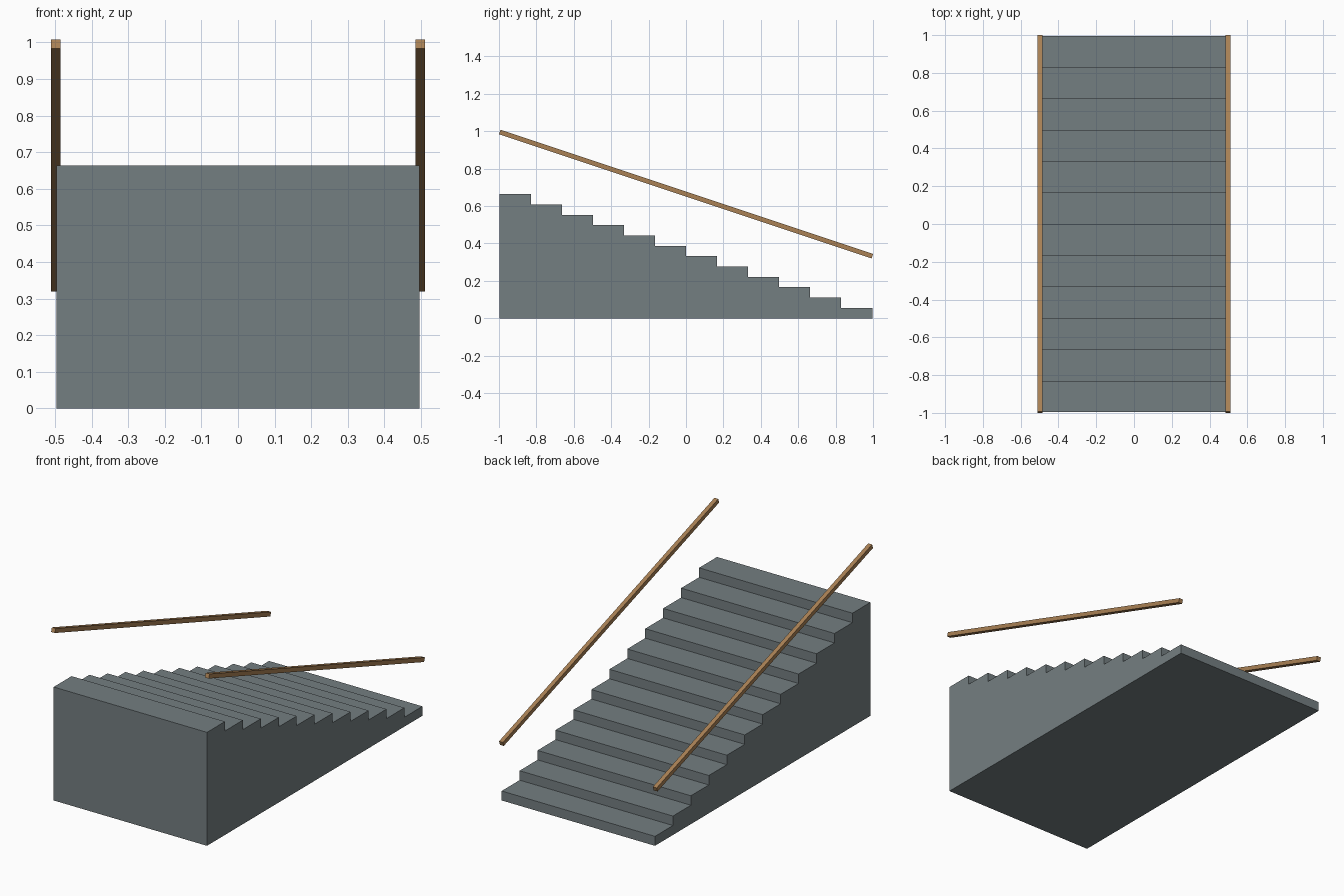
import bpy, bmesh
from mathutils import Vector

if "Cube" in bpy.data.objects:
    bpy.data.objects.remove(bpy.data.objects["Cube"])

H = 0.996            # half length of the flight
W = 0.4965           # half width
RAIL_X = 0.498       # handrail centre line
STEPS = 12
RUN, RISE = 2 * H / STEPS, 2 * H / 3 / STEPS


def material(name, color):
    m = bpy.data.materials.new(name)
    m.diffuse_color = (*color, 1)
    m.use_nodes = True
    m.node_tree.nodes["Principled BSDF"].inputs["Base Color"].default_value = m.diffuse_color
    return m


def extrude_profile(name, profile, x0, x1, mat):
    """Extrude a (y, z) outline from x0 to x1."""
    bm = bmesh.new()
    face = bm.faces.new([bm.verts.new((x0, y, z)) for y, z in profile])
    ext = bmesh.ops.extrude_face_region(bm, geom=[face])
    verts = [g for g in ext["geom"] if isinstance(g, bmesh.types.BMVert)]
    bmesh.ops.translate(bm, verts=verts, vec=(x1 - x0, 0, 0))
    bmesh.ops.recalc_face_normals(bm, faces=bm.faces)
    mesh = bpy.data.meshes.new(name)
    bm.to_mesh(mesh)
    bm.free()
    mesh.materials.append(mat)
    obj = bpy.data.objects.new(name, mesh)
    bpy.context.collection.objects.link(obj)
    return obj


stone = material("stone", (0.175, 0.21, 0.22))
wood = material("wood", (0.40, 0.22, 0.09))

# Solid flight of steps, highest at the front (-y)
outline = [(H, 0), (-H, 0)]
for i in range(STEPS):
    z = (STEPS - i) * RISE
    outline += [(-H + i * RUN, z), (-H + (i + 1) * RUN, z)]
extrude_profile("stairs", outline, -W, W, stone)

# Square handrails parallel to the slope, centred on the side edges
R = 0.0125
a, b = Vector((-H, H)), Vector((H, H / 3))
d = (b - a).normalized()
n = Vector((-d.y, d.x)) * R
for side, name in ((-1, "left_handrail"), (1, "right_handrail")):
    x = side * RAIL_X
    extrude_profile(name, [a - n, b - n, b + n, a + n], x - R, x + R, wood)
